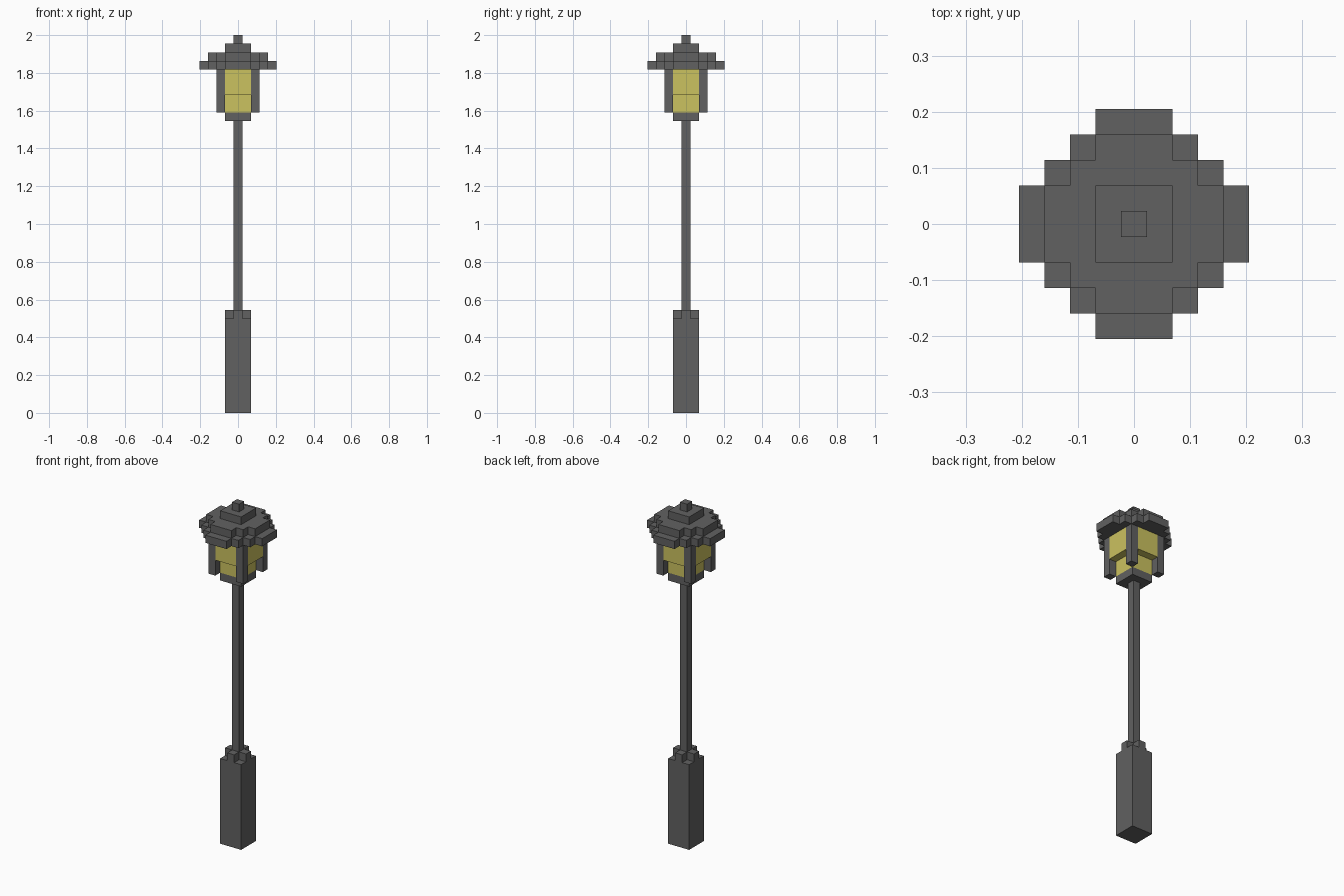
import bpy
import bmesh

cube = bpy.data.objects.get("Cube")
if cube:
    bpy.data.objects.remove(cube, do_unlink=True)

U = 2 / 44  # edge of one block; the lamp is 44 blocks tall


def material(name, rgb):
    m = bpy.data.materials.new(name)
    m.use_nodes = True
    m.diffuse_color = (*rgb, 1)
    m.node_tree.nodes["Principled BSDF"].inputs["Base Color"].default_value = (*rgb, 1)
    return m


iron = material("dark grey iron", (0.12, 0.12, 0.12))
glow = material("warm yellow glass", (0.60, 0.54, 0.115))


def layer(name, quarter, z0, z1, mat, centre=(0, 0)):
    """Extrude an outline, given as one quarter and turned four times, in block units."""
    points, turn = [], list(quarter)
    for _ in range(4):
        points += turn
        turn = [(-y, x) for x, y in turn]
    bm = bmesh.new()
    verts = [bm.verts.new(((x + centre[0]) * U, (y + centre[1]) * U, z0 * U)) for x, y in points]
    face = bm.faces.new(verts)
    top = bmesh.ops.extrude_face_region(bm, geom=[face])["geom"]
    bmesh.ops.translate(bm, vec=(0, 0, (z1 - z0) * U),
                        verts=[v for v in top if isinstance(v, bmesh.types.BMVert)])
    bmesh.ops.recalc_face_normals(bm, faces=bm.faces)
    mesh = bpy.data.meshes.new(name)
    bm.to_mesh(mesh)
    bm.free()
    mesh.materials.append(mat)
    obj = bpy.data.objects.new(name, mesh)
    bpy.context.collection.objects.link(obj)
    return obj


def square(half):
    return [(half, -half)]


def stepped(reach, arm):
    """Quarter outline of a cross whose inner corners are filled with one-block steps."""
    pts = [(reach, -arm), (reach, arm)]
    x, y = reach, arm
    while x > arm:
        x -= 1
        pts.append((x, y))
        if x > arm:
            y += 1
            pts.append((x, y))
    return pts


# Pedestal with notched top corners, and the pole
layer("base", square(1.5), 0, 11, iron)
layer("base_cap", stepped(1.5, 0.5), 11, 12, iron)
layer("pole", square(0.5), 12, 34, iron)

# Lantern: floor, narrow lower glass, wide upper glass, corner posts
layer("lantern_floor", square(1.5), 34, 35, iron)
layer("lower_glass", square(1.5), 35, 37, glow)
layer("upper_glass", [(2.5, -1.5), (2.5, 1.5), (1.5, 1.5)], 37, 40, glow)
for side, sx in (("left", 1), ("right", -1)):
    for end, sy in (("front", -1), ("back", 1)):
        layer(f"{end}_{side}_post", square(0.5), 35, 40, iron, (2 * sx, 2 * sy))

# Stepped roof and finial
layer("roof_brim", stepped(4.5, 1.5), 40, 41, iron)
layer("roof_upper", stepped(3.5, 1.5), 41, 42, iron)
layer("roof_cap", square(1.5), 42, 43, iron)
layer("finial", square(0.5), 43, 44, iron)
